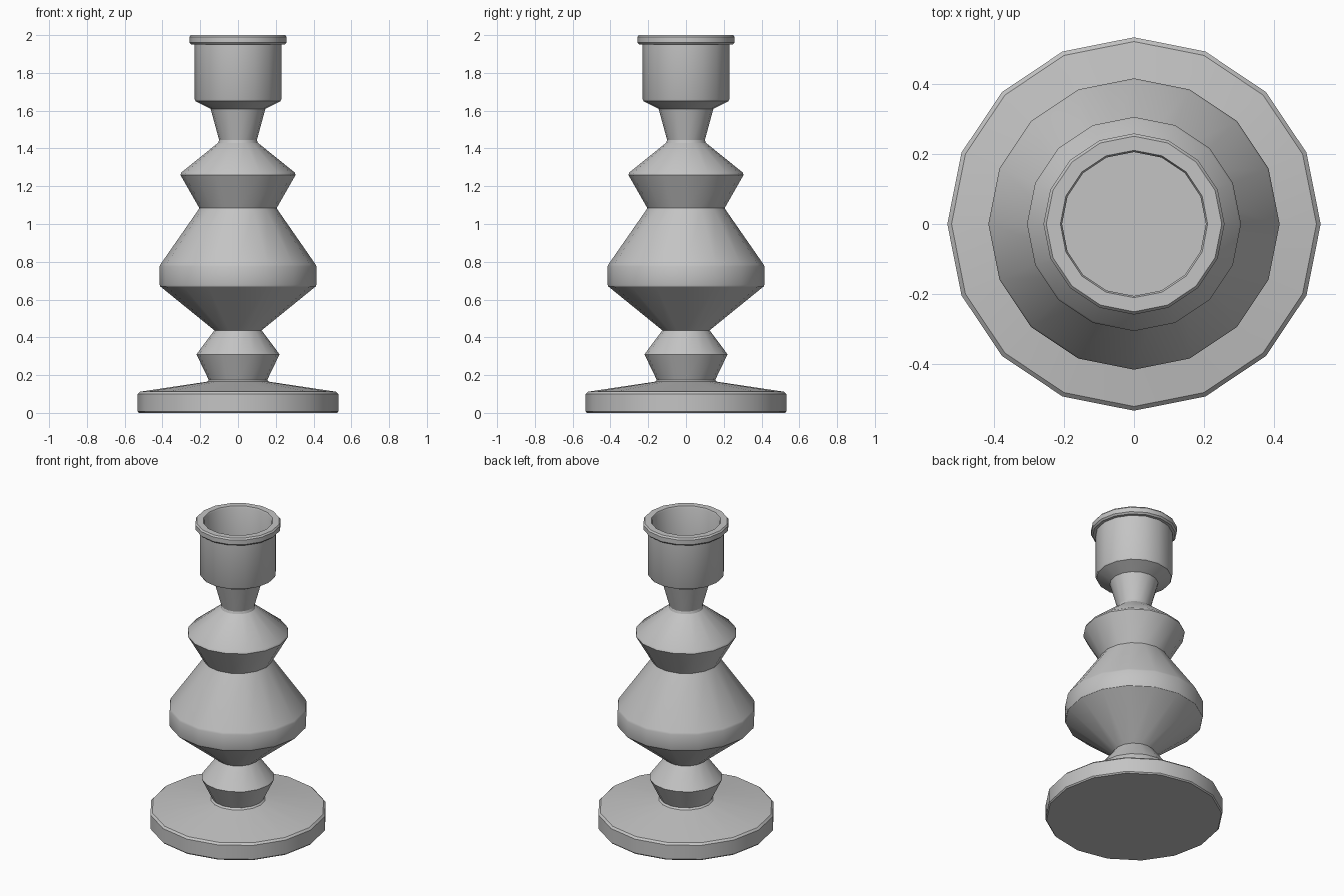
import bpy
import bmesh
import math

SIDES = 16

cube = bpy.data.objects.get("Cube")
if cube:
    bpy.data.objects.remove(cube, do_unlink=True)

grey = bpy.data.materials.new("plain grey")
grey.use_nodes = True
colour = (0.55, 0.55, 0.55, 1)
grey.diffuse_color = colour
grey.node_tree.nodes["Principled BSDF"].inputs["Base Color"].default_value = colour


def turn(name, profile, cap_start=False, cap_end=False):
    """Turn a (radius, height) profile around the z axis."""
    bm = bmesh.new()
    rings = []
    for r, z in profile:
        angles = [math.tau * i / SIDES for i in range(SIDES)]
        rings.append([bm.verts.new((r * math.cos(a), r * math.sin(a), z)) for a in angles])
    for low, high in zip(rings, rings[1:]):
        for i in range(SIDES):
            j = (i + 1) % SIDES
            bm.faces.new((low[i], low[j], high[j], high[i]))
    if cap_start:
        bm.faces.new(rings[0][::-1])
    if cap_end:
        bm.faces.new(rings[-1])
    mesh = bpy.data.meshes.new(name)
    bm.to_mesh(mesh)
    bm.free()
    mesh.materials.append(grey)
    obj = bpy.data.objects.new(name, mesh)
    bpy.context.collection.objects.link(obj)
    bpy.ops.object.select_all(action="DESELECT")
    obj.select_set(True)
    bpy.context.view_layer.objects.active = obj
    bpy.ops.object.shade_smooth_by_angle(angle=math.radians(30))
    return obj


# Round foot with a thin bevel and a shallow sloping top
turn("foot", [(0.525, 0), (0.532, 0.008), (0.532, 0.1), (0.52, 0.112),
              (0.165, 0.165), (0.155, 0.175)], cap_start=True)

# Turned stem: small bead, large belly, upper bead, flared neck
turn("stem", [(0.155, 0.175), (0.22, 0.31), (0.125, 0.437),
              (0.412, 0.67), (0.415, 0.68), (0.415, 0.775), (0.41, 0.787),
              (0.21, 1.075), (0.205, 1.085),
              (0.305, 1.26), (0.3, 1.273),
              (0.105, 1.43), (0.1, 1.445), (0.145, 1.61)])

# Hollow candle cup with a rolled lip
turn("candle_cup", [(0.145, 1.61), (0.225, 1.65), (0.23, 1.66), (0.23, 1.95),
                    (0.248, 1.95), (0.258, 1.96), (0.258, 1.99), (0.25, 2.0),
                    (0.21, 2.0), (0.205, 1.99), (0.205, 1.68)], cap_end=True)
